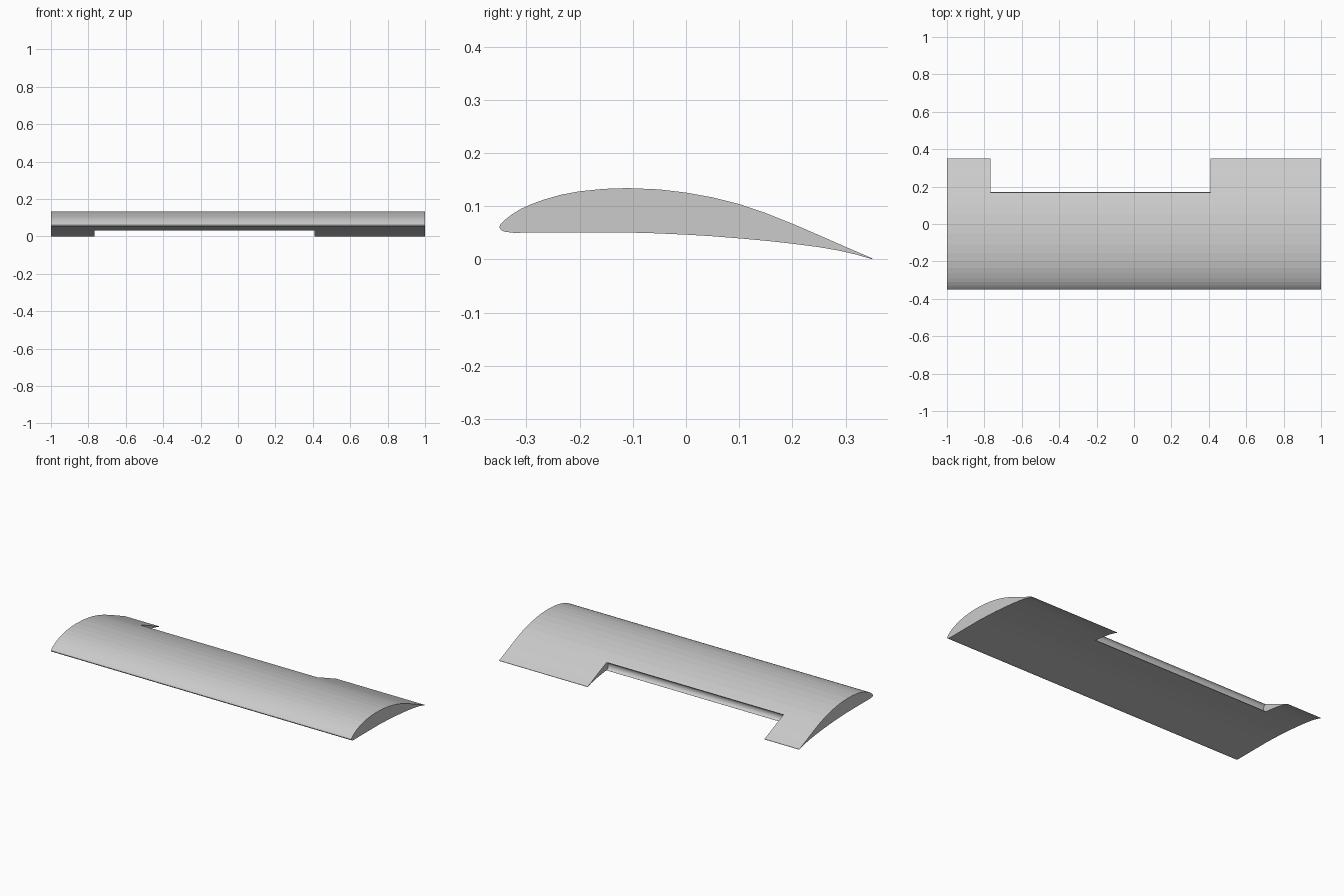
import bpy, bmesh, math

if "Cube" in bpy.data.objects:
    bpy.data.objects.remove(bpy.data.objects["Cube"])

def extrude_profile(name, profile, x0, x1):
    """Closed (y, z) profile swept along x."""
    bm = bmesh.new()
    a = [bm.verts.new((x0, y, z)) for y, z in profile]
    b = [bm.verts.new((x1, y, z)) for y, z in profile]
    n = len(profile)
    for i in range(n):
        j = (i + 1) % n
        bm.faces.new((a[i], a[j], b[j], b[i]))
    bm.faces.new(a)
    bm.faces.new(b)
    bmesh.ops.recalc_face_normals(bm, faces=bm.faces)
    mesh = bpy.data.meshes.new(name)
    bm.to_mesh(mesh)
    bm.free()
    obj = bpy.data.objects.new(name, mesh)
    bpy.context.collection.objects.link(obj)
    return obj

# Wing section, trailing edge over the top to the nose, then back underneath
upper = [(0.35, 0.002), (0.3, 0.0235), (0.25, 0.0455), (0.2, 0.067), (0.15, 0.087),
         (0.1, 0.104), (0.05, 0.1165), (0, 0.1255), (-0.05, 0.1315), (-0.11, 0.134),
         (-0.155, 0.1325), (-0.2, 0.128), (-0.235, 0.1215), (-0.265, 0.113),
         (-0.29, 0.104), (-0.31, 0.095), (-0.328, 0.084), (-0.34, 0.0745),
         (-0.348, 0.067), (-0.351, 0.061)]
lower = [(-0.348, 0.0555), (-0.341, 0.052), (-0.325, 0.05), (-0.2, 0.0505), (-0.08, 0.05),
         (0, 0.0465), (0.05, 0.0435), (0.1, 0.0395), (0.15, 0.035), (0.2, 0.0295),
         (0.25, 0.023), (0.29, 0.016), (0.32, 0.009), (0.351, 0.0)]
wing = extrude_profile("wing", upper + lower, -1.0, 1.0)

# Aileron bay with a hollow, rounded hinge cove in front
cy, cz, half, depth = 0.172, 0.0562, 0.0234, 0.018
cove = []
for i in range(13):
    t = math.pi * i / 12
    cove.append((cy - depth * math.sin(t), cz + half * math.cos(t)))
bay = [(0.5, -0.1), (0.5, 0.3), (cy, 0.3)] + cove + [(cy, -0.1)]
cutter = extrude_profile("aileron_bay_cutter", bay, -0.768, 0.41)
cutter.hide_render = True
cutter.hide_set(True)

mod = wing.modifiers.new("aileron_bay", 'BOOLEAN')
mod.operation = 'DIFFERENCE'
mod.solver = 'EXACT'
mod.object = cutter
bpy.context.view_layer.objects.active = wing
bpy.ops.object.modifier_apply(modifier=mod.name)
bpy.data.objects.remove(cutter)
